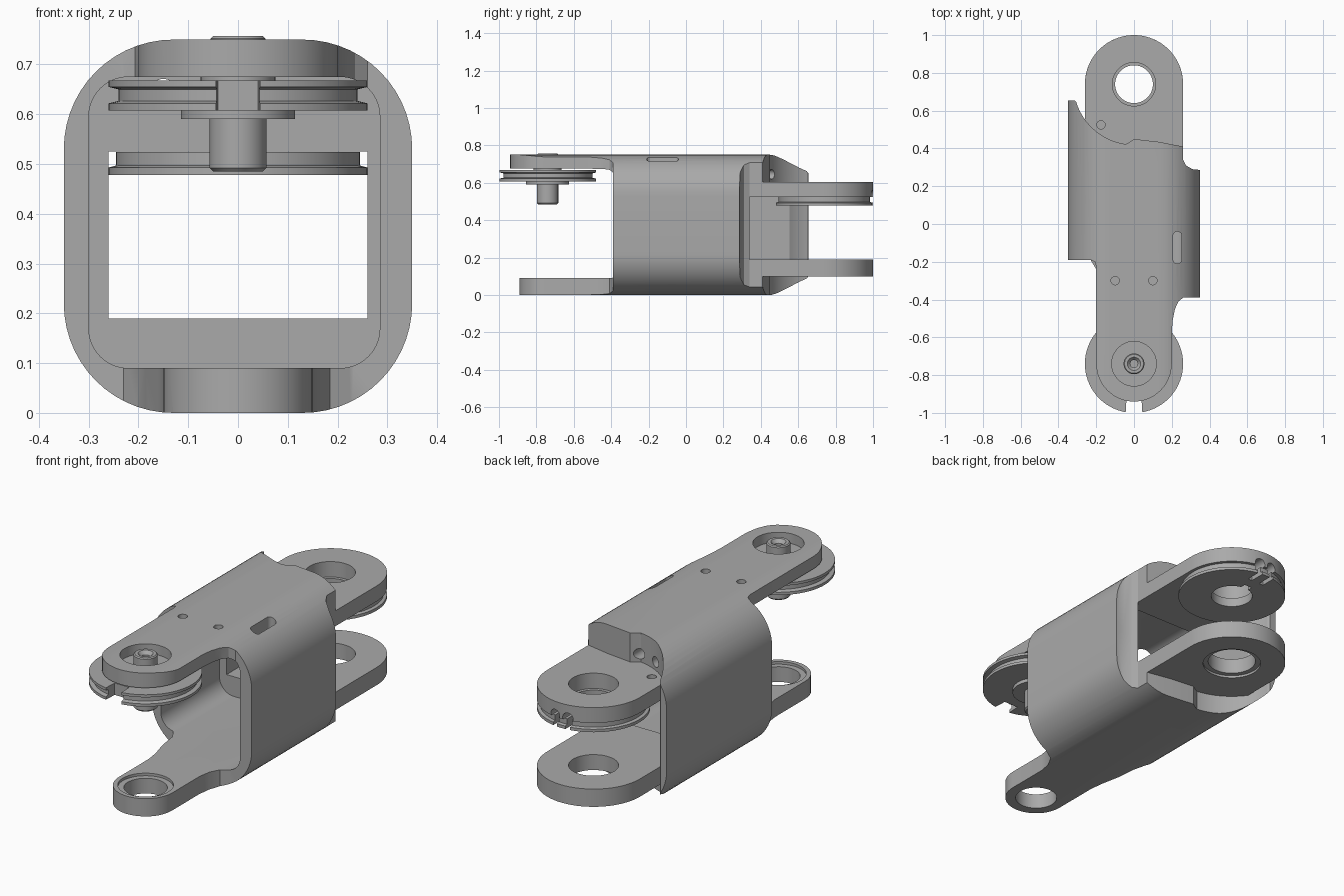
import bpy, bmesh
from math import sin, cos, radians, pi

default = bpy.data.objects.get("Cube")
if default:
    bpy.data.objects.remove(default, do_unlink=True)

grey = bpy.data.materials.new("plain grey")
grey.use_nodes = True
COLOUR = (0.4, 0.4, 0.4, 1)
grey.diffuse_color = COLOUR
for node in grey.node_tree.nodes:
    if node.type == 'BSDF_PRINCIPLED':
        node.inputs["Base Color"].default_value = COLOUR

PIVOT = 0.74        # distance of both joint axes from the centre
TOP = 0.75


def finish(name, bm):
    bmesh.ops.recalc_face_normals(bm, faces=bm.faces)
    mesh = bpy.data.meshes.new(name)
    bm.to_mesh(mesh)
    bm.free()
    mesh.materials.append(grey)
    obj = bpy.data.objects.new(name, mesh)
    bpy.context.collection.objects.link(obj)
    return obj


def arc(cx, cy, r, a0, a1, n=24):
    angles = [radians(a0 + (a1 - a0) * i / n) for i in range(n + 1)]
    return [(cx + r * cos(a), cy + r * sin(a)) for a in angles]


def circle(cx, cy, r):
    return arc(cx, cy, r, 0, 360, 48)[:-1]


def rect(x0, x1, y0, y1, r=0):
    if not r:
        return [(x0, y0), (x1, y0), (x1, y1), (x0, y1)]
    corners = [(x1 - r, y1 - r), (x0 + r, y1 - r), (x0 + r, y0 + r), (x1 - r, y0 + r)]
    return [p for i, c in enumerate(corners) for p in arc(*c, r, 90 * i, 90 * i + 90, 14)]


def prism(name, outline, lo, hi, axis='z'):
    """Extrude an outline along z, or an x-z outline along y."""
    bm = bmesh.new()
    place = (lambda u, v, w: (u, v, w)) if axis == 'z' else (lambda u, v, w: (u, w, v))
    ends = [[bm.verts.new(place(u, v, w)) for u, v in outline] for w in (lo, hi)]
    for end in ends:
        bm.faces.new(end)
    n = len(outline)
    for i in range(n):
        j = (i + 1) % n
        bm.faces.new((ends[0][i], ends[0][j], ends[1][j], ends[1][i]))
    return finish(name, bm)


def lathe(name, profile, cy, n=72):
    """Revolve a closed radius-height profile about a vertical axis."""
    bm = bmesh.new()
    rings = [[bm.verts.new((r * cos(2 * pi * i / n), cy + r * sin(2 * pi * i / n), z))
              for r, z in profile] for i in range(n)]
    m = len(profile)
    for i in range(n):
        a, b = rings[i], rings[(i + 1) % n]
        for k in range(m):
            l = (k + 1) % m
            bm.faces.new((a[k], b[k], b[l], a[l]))
    return finish(name, bm)


def combine(target, tool, operation='DIFFERENCE'):
    mod = target.modifiers.new("cut", 'BOOLEAN')
    mod.operation, mod.solver, mod.object = operation, 'EXACT', tool
    bpy.context.view_layer.objects.active = target
    bpy.ops.object.modifier_apply(modifier=mod.name)
    bpy.data.objects.remove(tool, do_unlink=True)


def drill(target, cx, cy, r, lo, hi, axis='z'):
    combine(target, prism("drill", circle(cx, cy, r), lo, hi, axis))


# Plan outlines: shared rear end, different front tongues
rear = ([(.36, -.39), (.36, .285), (.31, .29), (.275, .31), (.26, .34), (.26, .41),
         (.13, .435), (0, .45), (-.03, .43)]
        + arc(0, PIVOT, .32, 262, 197) + [(-.315, .655), (-.36, .655), (-.36, -.19)])
upper_plan = (rear + [(-.23, -.19), (-.207, -.2), (-.2, -.225)] + arc(0, -PIVOT, .2, 180, 360)
              + [(.2, -.57), (.205, -.51), (.217, -.45), (.235, -.41), (.26, -.39)])
lower_plan = (rear + [(-.23, -.19), (-.2, -.24), (-.185, -.34), (-.16, -.43), (-.15, -.5)]
              + arc(0, -PIVOT, .15, 180, 360)
              + [(.15, -.52), (.16, -.46), (.185, -.41), (.23, -.39)])

# Housing: rounded tube trimmed to the plans and hollowed
housing = prism("housing", rect(-.35, .35, 0, TOP, .22), -1.1, 1.1, 'y')
plan = prism("plan", lower_plan, -.1, .4)
combine(plan, prism("plan_top", upper_plan, .35, .9), 'UNION')
combine(housing, plan, 'INTERSECT')
combine(housing, prism("front_cavity", rect(-.3, .285, .09, .675, .08), -1.2, .28, 'y'))
combine(housing, prism("rear_cavity", rect(-.26, .26, .19, .525), .2, 1.2, 'y'))

# Rear clevis lugs
lug = rect(-.26, .26, .3, PIVOT)[:2] + arc(0, PIVOT, .26, 0, 180, 40)
for lo, hi in ((.1, .19), (.525, .603)):
    combine(housing, prism("lug", lug, lo, hi), 'UNION')

# Bearing bores and recesses
drill(housing, 0, PIVOT, .115, .05, .7)
drill(housing, 0, PIVOT, .14, .05, .112)
drill(housing, 0, -PIVOT, .118, .7, .9)
drill(housing, 0, -PIVOT, .1, -.1, .2)
drill(housing, 0, -PIVOT, .128, .077, .2)

# Pin holes, cable holes and side slot
for x in (-.1, .1):
    drill(housing, x, -.3, .022, .71, .9)
drill(housing, -.175, .525, .022, .57, .66)
for x in (-.04, -.15):
    drill(housing, x, .645, .026, .2, .6, 'y')
combine(housing, prism("slot", rect(.207, .252, -.21, -.04, .022), .6, .9))
for x in (-.035, .035):
    drill(housing, x, .535, .027, .9, 1.1, 'y')

# Front pulley with its spindle
front_pulley = lathe("front_pulley", [
    (.02, .485), (.05, .485), (.057, .492), (.057, .59), (.115, .59), (.115, .608),
    (.26, .608), (.26, .622), (.24, .627), (.24, .65), (.26, .655), (.26, .668),
    (.075, .668), (.075, .68), (.055, .68), (.055, .752), (.05, .757), (.035, .757),
    (.02, .74)], -PIVOT)
notch = [(-.05, -1.1), (.05, -1.1), (.04, -.93), (-.04, -.93)]
combine(front_pulley, prism("notch", notch, .6, .7))

# Rear pulley under the upper lug, with keyway and cable notches
rear_pulley = lathe("rear_pulley", [
    (.1, .478), (.26, .478), (.26, .493), (.245, .497), (.245, .524), (.1, .524)], PIVOT)
combine(rear_pulley, prism("keyway", rect(-.022, .022, PIVOT, .865), .4, .51))
for x in (-.035, .035):
    combine(rear_pulley, prism("notch", rect(x - .012, x + .012, .92, 1.1), .4, .6))

# Smooth the curved faces, keep machined edges crisp
for obj in (housing, front_pulley, rear_pulley):
    bpy.ops.object.select_all(action='DESELECT')
    obj.select_set(True)
    bpy.context.view_layer.objects.active = obj
    bpy.ops.object.shade_smooth_by_angle(angle=radians(25))
